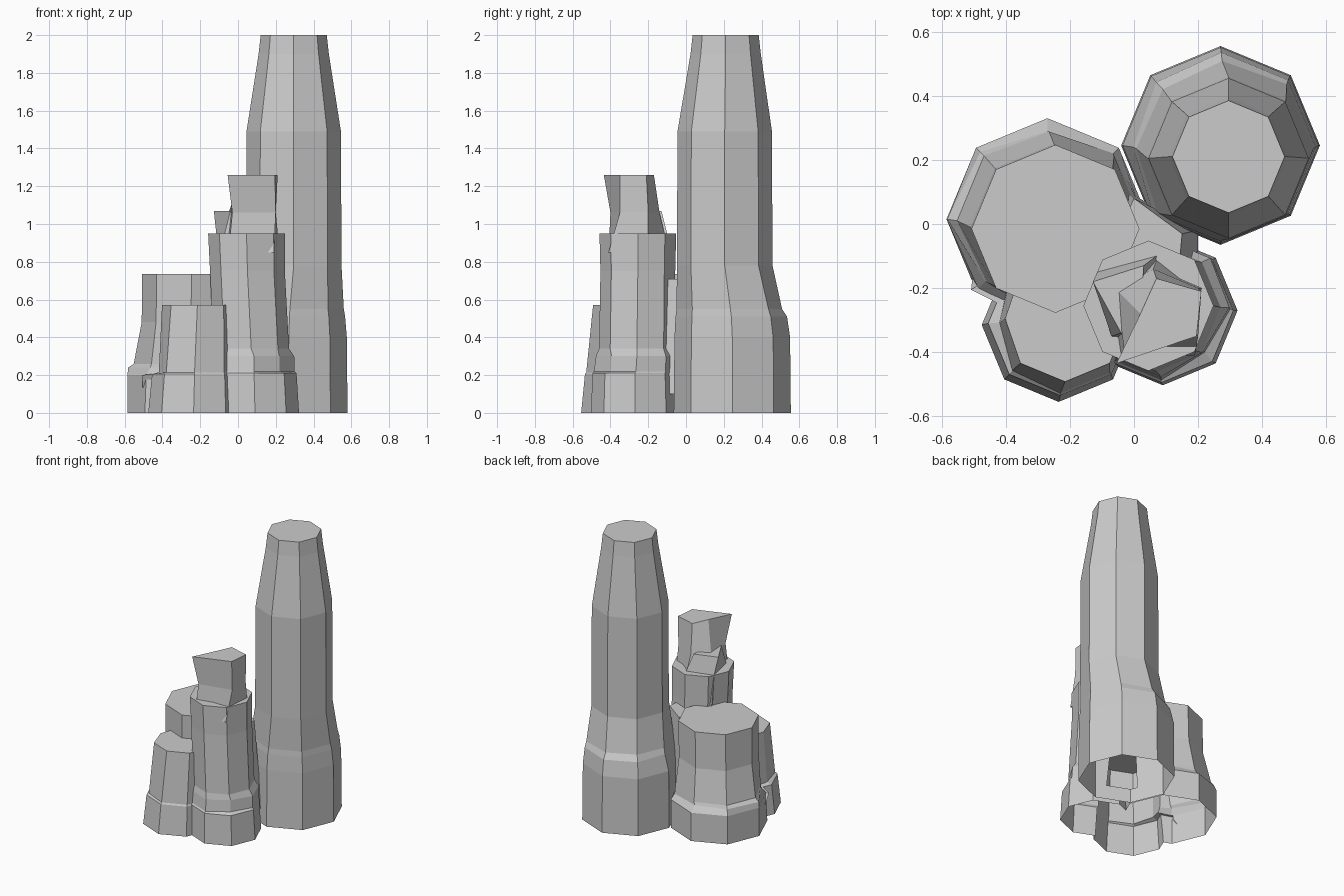
import bpy, bmesh, math


def loft(name, rings):
    """Closed faceted solid through rings of equal point count."""
    bm = bmesh.new()
    loops = [[bm.verts.new(p) for p in ring] for ring in rings]
    n = len(loops[0])
    for low, high in zip(loops, loops[1:]):
        for i in range(n):
            j = (i + 1) % n
            bm.faces.new((low[i], low[j], high[j], high[i]))
    bm.faces.new(loops[-1])
    bm.faces.new(loops[0][::-1])
    bm.normal_update()
    bmesh.ops.recalc_face_normals(bm, faces=bm.faces)
    mesh = bpy.data.meshes.new(name)
    bm.to_mesh(mesh)
    bm.free()
    ob = bpy.data.objects.new(name, mesh)
    bpy.context.collection.objects.link(ob)
    return ob


def octagon(z, cx, cy, r, chips={}):
    """Eight-sided ring; chips scales single corners in or out."""
    return [(cx + r * chips.get(i, 1) * math.cos(i * math.pi / 4),
             cy + r * chips.get(i, 1) * math.sin(i * math.pi / 4), z)
            for i in range(8)]


# Tall pillar with a tapered head and a chipped flare at its foot
tall = loft("tall_pillar", [
    octagon(0.00, 0.27, 0.245, 0.31),
    octagon(0.40, 0.27, 0.245, 0.306),
    octagon(0.51, 0.272, 0.24, 0.295, {1: 1.0, 3: 0.97, 4: 0.93}),
    octagon(0.55, 0.275, 0.235, 0.285, {2: 0.96, 3: 0.92, 4: 0.94}),
    octagon(0.78, 0.295, 0.205, 0.253),
    octagon(1.49, 0.295, 0.205, 0.25),
    octagon(1.90, 0.295, 0.21, 0.186),
    octagon(2.00, 0.295, 0.21, 0.175)])

# Broad low stump at back left, with a broken ledge
stump = loft("broad_stump", [
    octagon(0.00, -0.27, 0.015, 0.315),
    octagon(0.20, -0.27, 0.015, 0.315, {5: 0.97}),
    octagon(0.24, -0.27, 0.015, 0.312, {1: 0.93, 2: 0.88, 3: 0.95, 5: 0.88}),
    octagon(0.26, -0.265, 0.01, 0.287, {2: 0.97, 5: 0.95}),
    octagon(0.48, -0.25, -0.01, 0.26),
    octagon(0.735, -0.245, -0.015, 0.262)])

# Short front-left stump
front = loft("front_stump", [
    octagon(0.00, -0.235, -0.315, 0.24),
    octagon(0.205, -0.23, -0.31, 0.225),
    octagon(0.215, -0.23, -0.308, 0.22, {4: 0.86, 5: 0.96}),
    octagon(0.57, -0.215, -0.295, 0.197, {4: 0.95})])

# Middle pillar body, stepped near the ground
middle = loft("middle_pillar", [
    octagon(0.00, 0.09, -0.27, 0.233),
    octagon(0.21, 0.085, -0.27, 0.225),
    octagon(0.22, 0.085, -0.265, 0.222, {7: 0.86, 0: 0.97}),
    octagon(0.30, 0.085, -0.26, 0.217, {7: 0.87, 0: 0.98}),
    octagon(0.34, 0.07, -0.26, 0.20),
    octagon(0.75, 0.05, -0.255, 0.198),
    octagon(0.95, 0.045, -0.255, 0.203)])

# Leaning crown block of the middle pillar
crown = loft("crown", [
    [(-0.05, -0.41, 0.85), (0.19, -0.41, 0.85), (0.22, -0.20, 0.85),
     (0.08, -0.09, 0.85), (-0.09, -0.15, 0.85)],
    [(-0.03, -0.40, 1.06), (0.20, -0.35, 1.06), (0.20, -0.20, 1.06),
     (0.06, -0.14, 1.06), (-0.05, -0.21, 1.06)],
    [(-0.055, -0.435, 1.26), (0.195, -0.35, 1.26), (0.21, -0.21, 1.26),
     (0.07, -0.17, 1.26), (0.02, -0.28, 1.26)]])

# Back-left shoulder slab beneath the crown
shoulder = loft("shoulder", [
    [(-0.09, -0.36, 0.55), (0.03, -0.36, 0.55), (0.06, -0.07, 0.55),
     (-0.10, -0.12, 0.55)],
    [(-0.07, -0.35, 0.95), (0.03, -0.36, 0.95), (0.07, -0.10, 0.95),
     (-0.115, -0.15, 0.95)],
    [(-0.04, -0.34, 1.07), (0.02, -0.34, 1.07), (0.03, -0.13, 1.07),
     (-0.128, -0.18, 1.07)]])

# Rubble filling the gap between the three pillars
rubble = loft("gap_rubble", [
    [(-0.12, -0.15, 0.1), (0.20, -0.13, 0.1), (0.20, -0.02, 0.1), (-0.02, 0.10, 0.1)],
    [(-0.10, -0.14, 0.71), (0.14, -0.14, 0.71), (0.15, -0.03, 0.71), (0.0, 0.08, 0.71)]])

# Small splinter at the left foot
splinter = loft("splinter", [
    [(-0.50, -0.13, 0.06), (-0.42, -0.25, 0.06), (-0.38, -0.12, 0.06)],
    [(-0.508, -0.205, 0.20), (-0.42, -0.25, 0.21), (-0.38, -0.12, 0.21)]])

# Fuse everything into one rock and leave its underside open
tall.name = "rock_pillars"
for part in (stump, front, middle, crown, shoulder, rubble, splinter):
    mod = tall.modifiers.new("fuse", 'BOOLEAN')
    mod.operation = 'UNION'
    mod.solver = 'EXACT'
    mod.object = part
bpy.context.view_layer.update()
graph = bpy.context.evaluated_depsgraph_get()
mesh = bpy.data.meshes.new_from_object(tall.evaluated_get(graph))
tall.modifiers.clear()
tall.data = mesh
for part in (stump, front, middle, crown, shoulder, rubble, splinter):
    bpy.data.objects.remove(part)

bm = bmesh.new()
bm.from_mesh(mesh)
under = [f for f in bm.faces if all(v.co.z < 0.001 for v in f.verts)]
bmesh.ops.delete(bm, geom=under, context='FACES')
for f in bm.faces:
    f.smooth = False
bm.to_mesh(mesh)
bm.free()
